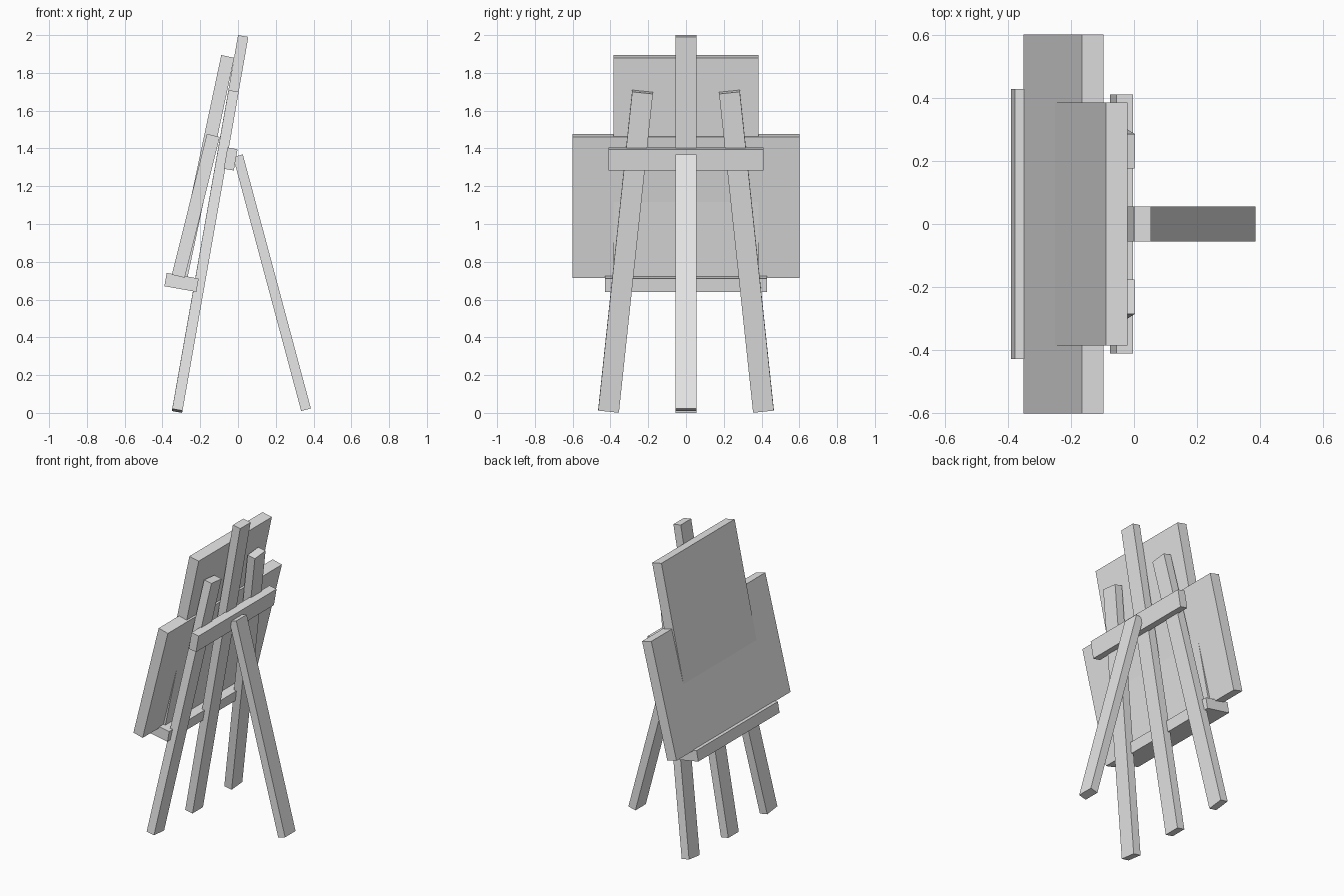
import bpy
from math import radians

default = bpy.data.objects.get("Cube")
if default:
    bpy.data.objects.remove(default, do_unlink=True)

# Single plain finish
grey = bpy.data.materials.new("light_grey")
grey.use_nodes = True
colour = (0.8, 0.8, 0.8, 1.0)
grey.diffuse_color = colour
grey.node_tree.nodes["Principled BSDF"].inputs["Base Color"].default_value = colour


def board(name, centre, size, lean, splay=0.0):
    """Box of the given size, leaning towards +x and splayed sideways (degrees)."""
    bpy.ops.mesh.primitive_cube_add(size=1, location=centre)
    ob = bpy.context.object
    ob.name = ob.data.name = name
    ob.scale = size
    ob.rotation_euler = (radians(splay), radians(lean), 0)
    ob.data.materials.append(grey)
    return ob


FRAME_LEAN = 10

# Frame: centre post, splayed legs, cross bar and ledge
board("centre_post", (-0.148, 0, 1.0), (0.055, 0.11, 2.021), FRAME_LEAN)
for side, name in ((1, "back_leg"), (-1, "front_leg")):
    board(name, (-0.173, side * 0.32, 0.855), (0.055, 0.11, 1.723), FRAME_LEAN, side * 6)
board("cross_bar", (-0.039, 0, 1.344), (0.054, 0.82, 0.114), FRAME_LEAN)
board("ledge", (-0.299, 0, 0.691), (0.172, 0.855, 0.0715), FRAME_LEAN)

# Prop leg leaning the other way
board("prop_leg", (0.18, 0, 0.689), (0.053, 0.11, 1.392), -15)

# Wide canvas resting on the ledge, tall canvas passing through it
board("wide_canvas", (-0.2235, 0, 1.096), (0.07, 1.2, 0.768), 14)
board("tall_canvas", (-0.178, 0, 1.305), (0.07, 0.77, 1.19), 12)
